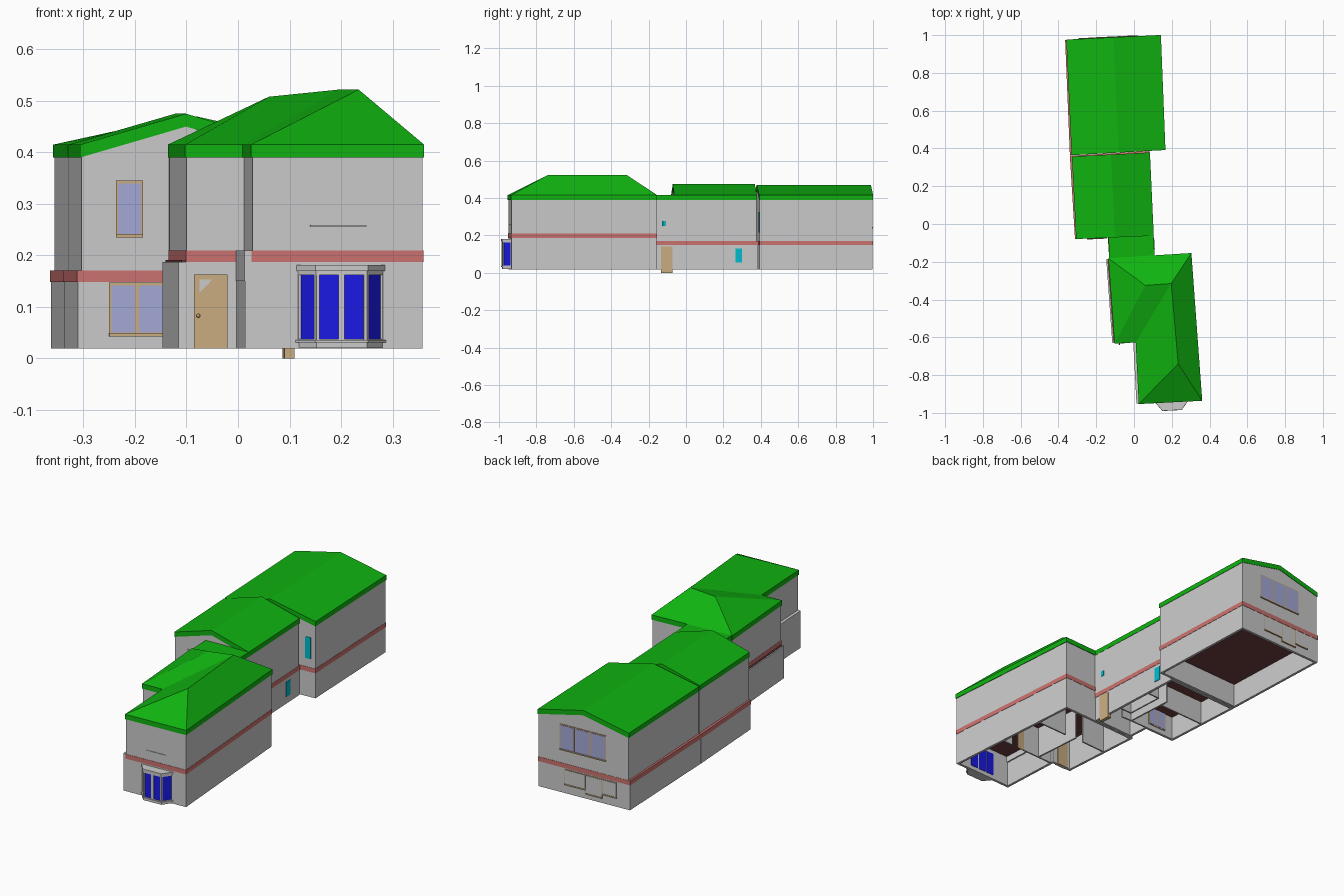
import bpy, bmesh
from mathutils import Vector

if "Cube" in bpy.data.objects:
    bpy.data.objects.remove(bpy.data.objects["Cube"])


def material(name, rgb):
    m = bpy.data.materials.new(name)
    m.diffuse_color = (*rgb, 1)
    m.use_nodes = True
    m.node_tree.nodes["Principled BSDF"].inputs["Base Color"].default_value = m.diffuse_color
    return m


GREEN = material("roof_green", (0.005, 0.45, 0.005))
RED = material("band_red", (0.6, 0.17, 0.16))
DARK = material("ceiling_red", (0.16, 0.05, 0.05))
BLUE = material("bay_blue", (0.01, 0.01, 0.8))
GLASS = material("pale_glass", (0.38, 0.4, 0.68))
TAN = material("tan_wood", (0.6, 0.42, 0.22))
CYAN = material("cyan_glass", (0.0, 0.5, 0.62))


def mesh(name, verts, faces, mat=None):
    me = bpy.data.meshes.new(name)
    me.from_pydata([tuple(v) for v in verts], [], faces)
    bm = bmesh.new()
    bm.from_mesh(me)
    bmesh.ops.recalc_face_normals(bm, faces=bm.faces)
    bm.to_mesh(me)
    bm.free()
    ob = bpy.data.objects.new(name, me)
    bpy.context.collection.objects.link(ob)
    if mat:
        me.materials.append(mat)
    return ob


def loft(name, a, b, mat=None, caps=True):
    n = len(a)
    faces = [(i, (i + 1) % n, n + (i + 1) % n, n + i) for i in range(n)]
    if caps:
        faces += [tuple(range(n))[::-1], tuple(range(n, 2 * n))]
    return mesh(name, list(a) + list(b), faces, mat)


def prism(name, pts, z0, z1, mat=None):
    return loft(name, [(x, y, z0) for x, y in pts], [(x, y, z1) for x, y in pts], mat)


def offset(pts, d):
    """Mitred outward offset of a counter-clockwise outline."""
    out, n = [], len(pts)
    for i in range(n):
        p, q, r = (Vector(pts[(i + k) % n]) for k in (-1, 0, 1))
        u, v = (q - p).normalized(), (r - q).normalized()
        nu, nv = Vector((u.y, -u.x)), Vector((v.y, -v.x))
        out.append(tuple(q + (nu + nv) * d / (1 + nu.dot(nv))))
    return out


def hollow(name, pts, z0, z1, t=0.013):
    inner, n = offset(pts, -t), len(pts)
    v = [(x, y, z) for ring, z in ((pts, z0), (pts, z1), (inner, z1), (inner, z0)) for x, y in ring]
    f = [(k * n + i, k * n + (i + 1) % n, (k + 1) % 4 * n + (i + 1) % n, (k + 1) % 4 * n + i)
         for k in range(4) for i in range(n)]
    return mesh(name, v, f)


def panel(name, a, b, z0, z1, out=0.003, inn=0.016, mat=None):
    """Upright board along a-b; the outside lies to the right of a-b."""
    a, b = Vector(a), Vector(b)
    d = (b - a).normalized()
    n = Vector((d.y, -d.x))
    return prism(name, [a - n * inn, a + n * out, b + n * out, b - n * inn], z0, z1, mat)


def span(wall, t0, t1):
    a, b = Vector(wall[0]), Vector(wall[1])
    return a.lerp(b, t0), a.lerp(b, t1)


def window(name, wall, t0, t1, z0, z1, panes=1, glass=GLASS, frame=TAN, rim=0.005):
    a, b = span(wall, t0, t1)
    panel(name + "_frame", a, b, z0, z1, 0.003, 0.016, frame)
    panel(name + "_sill", a, b, z0 - 0.002, z0 + 0.004, 0.007, 0, frame)
    r = rim / (b - a).length
    for i in range(panes):
        p, q = span((a, b), i / panes + r * 0.8, (i + 1) / panes - r * 0.8)
        panel(f"{name}_pane_{i + 1}", p, q, z0 + rim, z1 - rim, 0.0045, 0.0175, glass)


# Outlines, counter-clockwise
C_low = [(0.014, -0.95), (0.358, -0.933), (0.301, -0.157), (-0.147, -0.185), (-0.115, -0.63), (-0.003, -0.624)]
C_up = [(0.028, -0.95), (0.358, -0.933), (0.301, -0.157), (-0.133, -0.184), (-0.10, -0.63), (0.012, -0.624)]
B_low = [(-0.13, -0.183), (0.108, -0.167), (0.102, -0.06), (0.081, 0.385), (-0.338, 0.36), (-0.311, -0.078), (-0.137, -0.07)]
A_low = [(-0.338, 0.366), (0.164, 0.394), (0.14, 0.998), (-0.363, 0.973)]
A_up = [(-0.328, 0.367), (0.164, 0.394), (0.14, 0.998), (-0.356, 0.974)]
B_up = [(-0.304, -0.077), (0.102, -0.06), (0.082, 0.376), (-0.326, 0.355)]
link = [(-0.13, -0.19), (0.108, -0.17), (0.102, -0.05), (-0.134, -0.06)]

# Hollow ground floors, colour bands and ceilings
for nm, low, band, top in (("front", C_low, C_up, 0.187), ("middle", B_low, B_low, 0.148), ("rear", A_low, A_low, 0.148)):
    hollow(nm + "_ground_walls", low, 0.019, top)
    prism(nm + "_red_band", offset(band, 0.0015), top, top + 0.023, RED)
    prism(nm + "_ceiling", offset(low, -0.006), top - 0.006, top + 0.004, DARK)
panel("front_step_wall", C_low[5], C_low[0], 0.15, 0.21, 0.001, 0.02)

# Upper storeys
prism("front_upper_walls", C_up, 0.2, 0.40)
prism("link_upper_walls", link, 0.165, 0.395)
prism("link_roof", offset(link, 0.001), 0.39, 0.415, GREEN)


def gable(name, quad, profile, mat=None):
    ends = [(quad[0], quad[1]), (quad[3], quad[2])]
    rings = [[(*Vector(a).lerp(Vector(b), t), z) for t, z in profile] for a, b in ends]
    loft(name, rings[0], rings[1], mat)


for nm, up, ridge in (("middle", B_up, 0.475), ("rear", A_up, 0.47)):
    gable(nm + "_upper_walls", up, [(0, 0.165), (1, 0.165), (1, 0.392), (0.5, ridge - 0.022), (0, 0.392)])
    gable(nm + "_roof", offset(up, 0.0025),
          [(0, 0.39), (0.5, ridge - 0.025), (1, 0.39), (1, 0.415), (0.5, ridge), (0, 0.415)], GREEN)

# Hipped front roof
eave = offset(C_up, 0.003)
verts = [(x, y, z) for z in (0.39, 0.415) for x, y in eave]
verts += [(0.06, -0.325, 0.508), (0.197, -0.315, 0.522), (0.234, -0.74, 0.522)]
faces = [(i, (i + 1) % 6, 6 + (i + 1) % 6, 6 + i) for i in range(6)] + [(5, 4, 3, 2, 1, 0)]
faces += [(6, 7, 14), (7, 8, 13, 14), (8, 9, 12, 13), (9, 10, 12), (10, 11, 13, 12), (11, 6, 14, 13)]
mesh("front_hip_roof", verts, faces, GREEN)

# Bay window: base, glazing, posts, sill and head
bay = [(0.114, -0.94), (0.152, -0.985), (0.25, -0.98), (0.284, -0.932)]
prism("bay_base", bay, 0.02, 0.038)
prism("bay_sill", offset(bay, 0.005), 0.031, 0.036)
prism("bay_glass", offset(bay, -0.003), 0.036, 0.17, BLUE)
prism("bay_head", offset(bay, 0.001), 0.162, 0.172)
prism("bay_cap", offset(bay, 0.004), 0.17, 0.181)
for i in range(3):
    cuts = [0, 0.5, 1] if i == 1 else [0, 1]
    for j, t in enumerate(cuts):
        w = 0.006 / (Vector(bay[i + 1]) - Vector(bay[i])).length
        a, b = span((bay[i], bay[i + 1]), max(0, t - w), min(1, t + w))
        panel(f"bay_post_{i}_{j}", a, b, 0.036, 0.165, 0.001, 0.006)
front = (C_low[0], C_low[1])
for j in range(3):
    panel(f"bay_inner_pane_{j}", *span(front, 0.32 + j * 0.15, 0.45 + j * 0.15), 0.04, 0.16, 0, 0.015, BLUE)
panel("front_ledge", *span((C_up[0], C_up[1]), 0.34, 0.67), 0.256, 0.259, 0.003, 0.002)

# Front door with small corner light and knob
porch = (C_low[4], C_low[5])
panel("front_door", *span(porch, 0.26, 0.84), 0.019, 0.163, 0.003, 0.016, TAN)
loft("door_light", [(-0.075, -0.633, 0.153), (-0.05, -0.632, 0.153), (-0.075, -0.633, 0.127)],
     [(-0.075, -0.62, 0.153), (-0.05, -0.62, 0.153), (-0.075, -0.62, 0.127)])
bpy.ops.mesh.primitive_uv_sphere_add(segments=10, ring_count=6, radius=0.004, location=(-0.077, -0.636, 0.083))
bpy.context.object.name = "door_knob"
bpy.context.object.data.materials.append(TAN)

# Middle block windows and side door
window("middle_lower_window", (B_low[5], B_low[6]), 0.35, 0.97, 0.045, 0.147, 2)
window("middle_upper_window", (B_up[0], B_up[1]), 0.165, 0.295, 0.237, 0.345)
link_side, mid_side = (B_low[1], B_low[2]), (B_low[2], B_low[3])
panel("side_door", *span(link_side, 0.32, 0.88), 0.0, 0.142, 0.004, 0.016, TAN)
panel("side_small_window", *span((link[1], link[2]), 0.38, 0.53), 0.25, 0.278, 0.003, 0.01, CYAN)
panel("side_lower_window", *span(mid_side, 0.73, 0.81), 0.055, 0.13, 0.003, 0.016, CYAN)

# Rear block windows
panel("rear_stub_window", *span((A_up[0], A_up[1]), 0.89, 0.95), 0.215, 0.325, 0.003, 0.01, CYAN)
back = (A_up[2], A_up[3])
window("back_upper_window", back, 0.24, 0.75, 0.24, 0.37, 3)
wall = (A_low[2], A_low[3])
window("back_lower_window", wall, 0.29, 0.52, 0.065, 0.143, 1, None, TAN, 0.003)
window("back_door", wall, 0.52, 0.70, 0.045, 0.143, 1, None, TAN, 0.004)
window("back_side_window", wall, 0.70, 0.86, 0.065, 0.143, 1, None, TAN, 0.003)

# Interior partitions of the ground floor
for i, (a, b, top) in enumerate((
        ((0.0, -0.63), (0.19, -0.62), 0.184), ((0.27, -0.615), (0.33, -0.612), 0.184),
        ((0.09, -0.62), (0.07, -0.36), 0.184), ((-0.13, -0.38), (0.02, -0.37), 0.184),
        ((0.13, -0.37), (0.31, -0.36), 0.184), ((-0.13, -0.06), (0.03, -0.055), 0.145),
        ((-0.03, -0.06), (-0.045, 0.20), 0.145), ((-0.31, 0.14), (-0.04, 0.155), 0.145),
        ((0.02, 0.0), (0.09, 0.003), 0.145), ((0.02, 0.0), (0.01, 0.2), 0.145),
        ((0.01, 0.2), (0.085, 0.204), 0.145))):
    panel(f"partition_{i + 1}", a, b, 0.019, top, 0.004, 0.004)
panel("inner_door", (0.19, -0.62), (0.23, -0.617), 0.019, 0.15, 0.002, 0.002, TAN)
